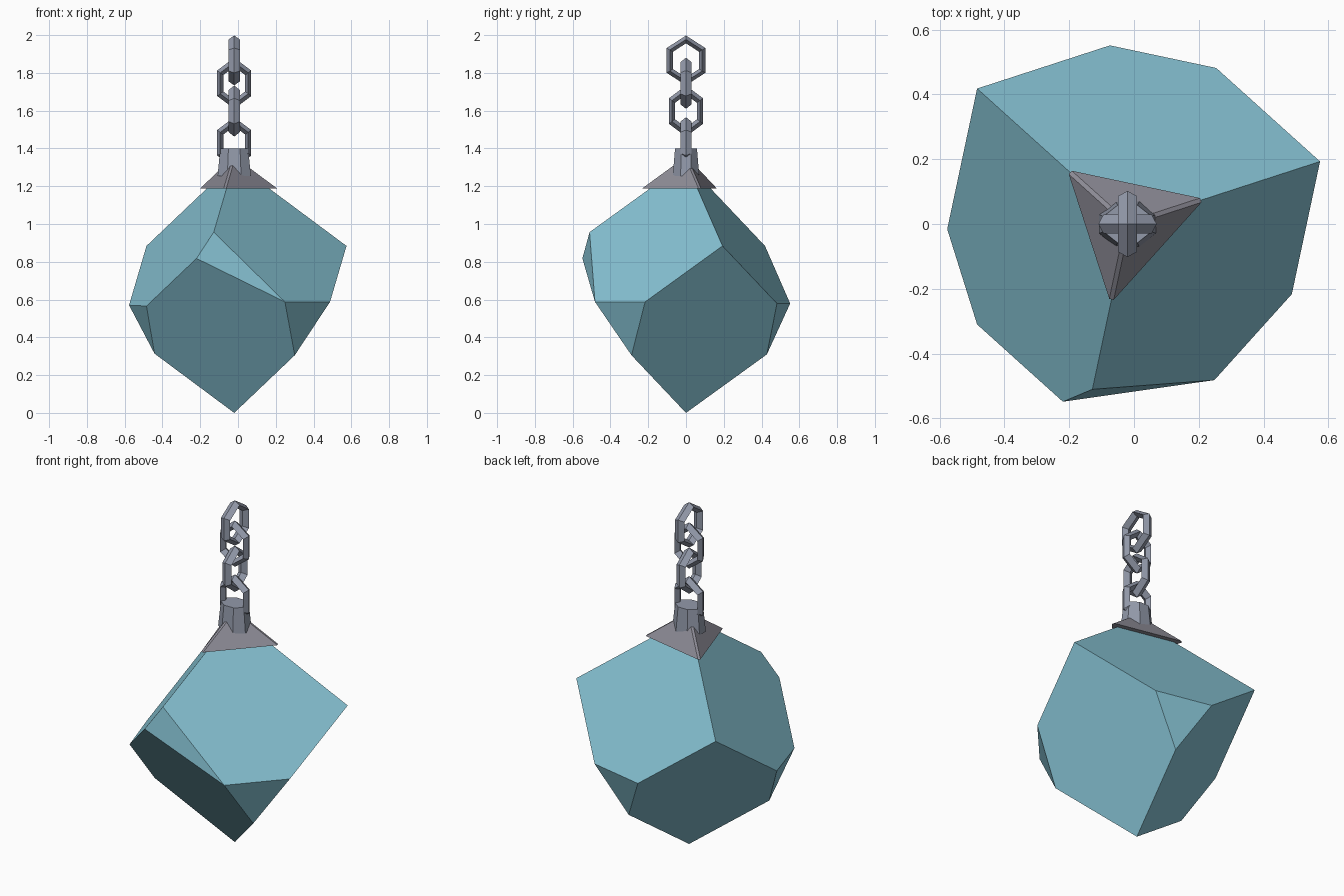
import bpy, bmesh
from math import sin, cos, pi, radians
from mathutils import Vector

if "Cube" in bpy.data.objects:
    bpy.data.objects.remove(bpy.data.objects["Cube"])

AXIS_X = -0.02


def material(name, rgb):
    m = bpy.data.materials.new(name)
    m.use_nodes = True
    m.diffuse_color = (*rgb, 1)
    bsdf = m.node_tree.nodes["Principled BSDF"]
    bsdf.inputs["Base Color"].default_value = (*rgb, 1)
    bsdf.inputs["Roughness"].default_value = 0.8
    return m


BLUE = material("pale_blue", (0.24, 0.54, 0.65))
STEEL = material("blue_grey_metal", (0.29, 0.32, 0.40))
CAP = material("dark_grey_metal", (0.27, 0.265, 0.31))


def finish(name, bm, mat):
    bmesh.ops.recalc_face_normals(bm, faces=bm.faces)
    mesh = bpy.data.meshes.new(name)
    bm.to_mesh(mesh)
    bm.free()
    mesh.materials.append(mat)
    obj = bpy.data.objects.new(name, mesh)
    bpy.context.collection.objects.link(obj)
    return obj


def loft(rings, closed=False):
    """Join rings of points with quads; cap the ends or close the loop."""
    bm = bmesh.new()
    rows = [[bm.verts.new(p) for p in ring] for ring in rings]
    n = len(rows[0])
    pairs = list(zip(rows, rows[1:]))
    if closed:
        pairs.append((rows[-1], rows[0]))
    else:
        bm.faces.new(rows[0])
        bm.faces.new(rows[-1])
    for a, b in pairs:
        for i in range(n):
            j = (i + 1) % n
            bm.faces.new((a[i], a[j], b[j], b[i]))
    return bm


def ring(sides, rx, ry, z, start):
    return [Vector((AXIS_X + rx * cos(start + 2 * pi * i / sides),
                    ry * sin(start + 2 * pi * i / sides), z)) for i in range(sides)]


# Block: a cube balanced on one corner, with four corners sliced off
H, R = 1.326, 0.625
bottom = Vector((AXIS_X, 0, 0))
top = Vector((AXIS_X, 0, H))
up_right, up_left, up_front = ring(3, R, R, H * 2 / 3, radians(18))
low_back, low_side, low_front = ring(3, R, R, H / 3, radians(78))
cuts = [
    (up_front, top, 0.165), (up_front, low_side, 0.15),
    (low_back, up_left, 0.31), (low_back, up_right, 0.31), (low_back, bottom, 0.30),
    (low_side, up_left, 0.29), (low_side, up_front, 0.28), (low_side, bottom, 0.29),
    (low_front, up_front, 0.33), (low_front, up_right, 0.33), (low_front, bottom, 0.31),
]
bm = bmesh.new()
for p in [bottom, top, up_right, up_left] + [a.lerp(b, t) for a, b, t in cuts]:
    bm.verts.new(p)
bmesh.ops.convex_hull(bm, input=bm.verts)
bmesh.ops.dissolve_limit(bm, angle_limit=radians(2), verts=bm.verts, edges=bm.edges)
finish("block", bm, BLUE)

# Three-sided cap over the top corner, with narrow chamfered ridges
bm = loft([ring(3, 0.25, 0.25, 1.187, radians(18)),
           ring(3, 0.035, 0.035, 1.34, radians(18))])
ridges = [e for e in bm.edges if abs(e.verts[0].co.z - e.verts[1].co.z) > 0.05]
bmesh.ops.bevel(bm, geom=ridges, offset=0.01, segments=1, affect="EDGES")
finish("corner_cap", bm, CAP)

# Tapered eight-sided collar
k = 1 / cos(pi / 8)
finish("collar", loft([ring(8, 0.088 * k, 0.07 * k, 1.255, pi / 8),
                       ring(8, 0.074 * k, 0.058 * k, 1.4, pi / 8)]), STEEL)


# Chain: tall six-sided links with a diamond section, turned alternately
def link(name, z, scale, turned):
    rings = []
    for i in range(6):
        a = pi / 2 + i * pi / 3
        section = []
        for j in range(4):
            b = j * pi / 2
            r = 0.0855 * scale + 0.0185 * cos(b)
            u, w, h = r * cos(a), 0.03 * sin(b), r * sin(a) * 1.3 / scale
            x, y = (w, u) if turned else (u, w)
            section.append(Vector((AXIS_X + x, y, z + h)))
        rings.append(section)
    finish(name, loft(rings, closed=True), STEEL)


for i, z in enumerate((1.43, 1.598, 1.745, 1.866)):
    link(f"chain_link_{i + 1}", z, 1.16 if i == 3 else 1.0, i % 2 == 1)
